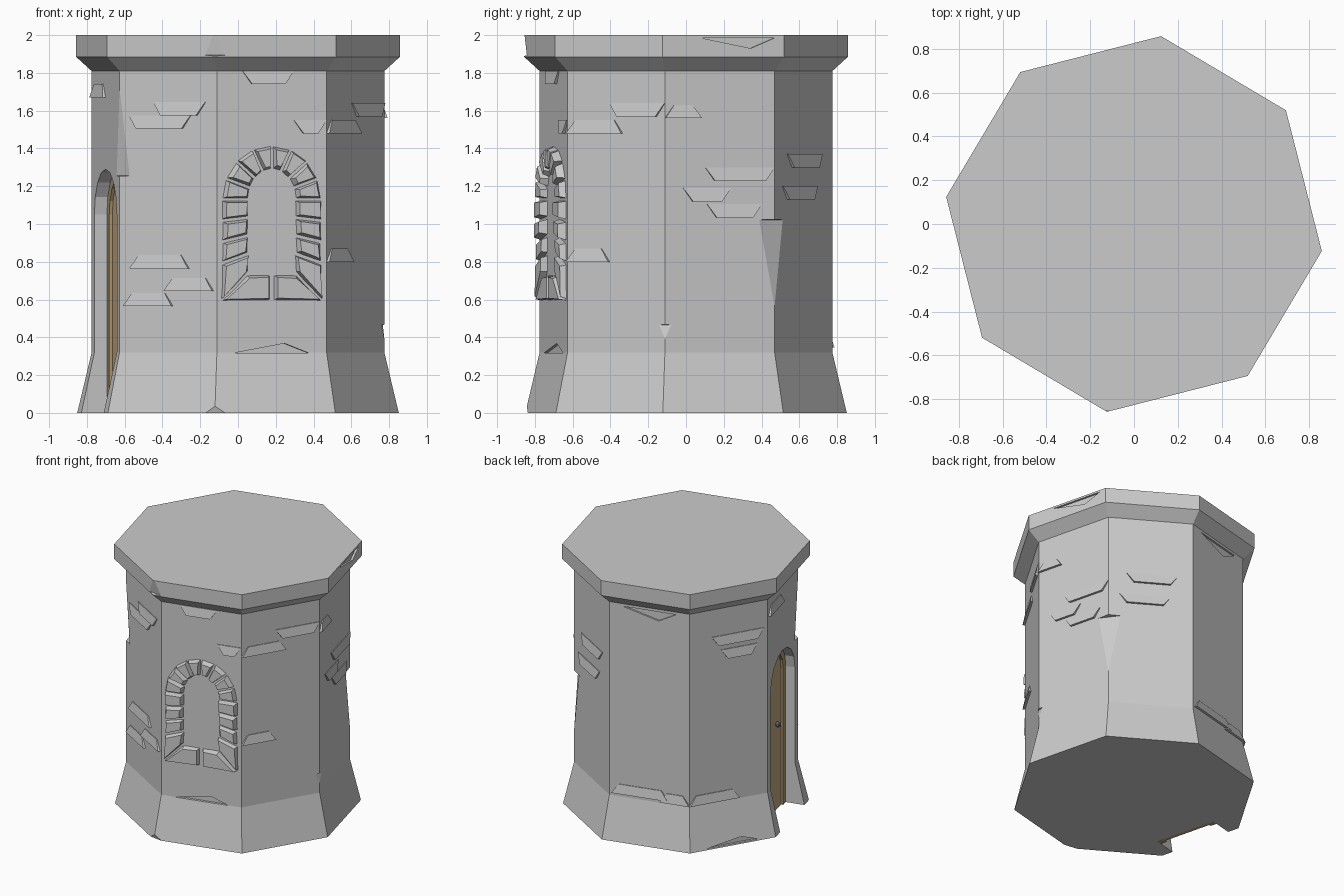
import bpy, bmesh, random
from math import radians, cos, sin, pi
from mathutils import Vector, Matrix

if "Cube" in bpy.data.objects:
    bpy.data.objects.remove(bpy.data.objects["Cube"])

random.seed(4)
ROT = -8.2
AP = 0.723          # wall face distance from the axis
WIN, DOOR = -75.7, -165.7


def place(a, s, z, r):
    """Point on the facet facing angle a: s to the right, r outwards."""
    a = radians(a)
    return Vector((r * cos(a) - s * sin(a), r * sin(a) + s * cos(a), z))


def prism(bm, a, pts, r0, front, inset=0.0):
    """Polygon pushed out of a facet; front(z) gives the outer distance."""
    c = sum((Vector(p) for p in pts), Vector((0, 0))) / len(pts)
    back = [bm.verts.new(place(a, s, z, r0)) for s, z in pts]
    top = []
    for s, z in pts:
        d = c - Vector((s, z))
        d *= min(inset / max(d.length, 1e-6), 0.5)
        top.append(bm.verts.new(place(a, s + d.x, z + d.y, front(z))))
    n = len(pts)
    bm.faces.new(back[::-1])
    bm.faces.new(top)
    for i in range(n):
        j = (i + 1) % n
        bm.faces.new((back[i], back[j], top[j], top[i]))


def finish(name, bm, color=None):
    bmesh.ops.recalc_face_normals(bm, faces=bm.faces)
    me = bpy.data.meshes.new(name)
    bm.to_mesh(me)
    bm.free()
    ob = bpy.data.objects.new(name, me)
    bpy.context.collection.objects.link(ob)
    if color:
        mat = bpy.data.materials.new(name)
        mat.diffuse_color = (*color, 1)
        mat.use_nodes = True
        mat.node_tree.nodes["Principled BSDF"].inputs["Base Color"].default_value = mat.diffuse_color
        me.materials.append(mat)
    return ob


def arch(w, spring, z0, n=8):
    """Door outline from the right foot over the arch to the left foot."""
    curve = [(w * cos(pi * i / n), spring + w * sin(pi * i / n)) for i in range(n + 1)]
    return [(w, z0)] + curve + [(-w, z0)]


# Tower body: octagonal rings with flared foot and cap
bm = bmesh.new()
rings = []
for r, z in [(.86, 0), (.783, .32), (.783, 1.81), (.866, 1.885), (.866, 2)]:
    angles = [radians(ROT + 45 * k) for k in range(8)]
    rings.append([bm.verts.new((r * cos(t), r * sin(t), z)) for t in angles])
bm.faces.new(rings[0][::-1])
bm.faces.new(rings[-1])
for lo, hi in zip(rings, rings[1:]):
    for k in range(8):
        j = (k + 1) % 8
        bm.faces.new((lo[k], lo[j], hi[j], hi[k]))
tower = finish("tower_body", bm)

# Cutter: door recess, small triangular chips, worn corners
bm = bmesh.new()
prism(bm, DOOR, arch(.24, 1.05, -.1), .63, lambda z: 1.0)
for a, s, z, tip, r in [(WIN, 0, .318, .05, .705), (149.3, 0, .01, .04, .775),
                        (104.3, 0, 1.79, -.07, .71), (14.3, .08, 1.985, -.055, .785)]:
    prism(bm, a, [(s - .2, z), (s + .2, z), (s + .07, z + tip)], r, lambda z: 1.0)
for k, r, z, h, tilt in [(5, .772, 1.5, .5, 3), (1, .775, .68, .7, -4), (0, .79, .36, .25, -10),
                         (6, .855, 1.95, .15, 10), (6, .845, 0, .08, 20)]:
    m = (Matrix.Rotation(radians(ROT + 45 * k), 4, 'Z') @ Matrix.Translation((r + .1, 0, z))
         @ Matrix.Rotation(radians(tilt), 4, 'Y') @ Matrix.Diagonal((.2, .2, h, 1)))
    bmesh.ops.create_cube(bm, size=1, matrix=m)
cutter = finish("cutter", bm)
cutter.hide_render = True
mod = tower.modifiers.new("cut", 'BOOLEAN')
mod.operation, mod.solver, mod.object = 'DIFFERENCE', 'EXACT', cutter
bpy.context.view_layer.objects.active = tower
bpy.ops.object.modifier_apply(modifier="cut")
bpy.data.objects.remove(cutter)

# Window surround: bevelled stones around an arch
bm = bmesh.new()


def stone(pts):
    c = sum((Vector(p) for p in pts), Vector((0, 0))) / 4
    pts = [tuple(Vector(p) + (c - Vector(p)).normalized() * .008) for p in pts]
    out = AP + random.uniform(.03, .045)
    prism(bm, WIN, pts, AP - .02, lambda z: out, random.uniform(.02, .032))


IN, OUT, SPR, N = .118, .282, 1.13, 8
for sx in (-1, 1):
    stone([(0, .59), (sx * OUT, .59), (sx * .14, .74), (0, .735)])
    z_out = [.59] + [SPR - .113 * i for i in (3, 2, 1, 0)]
    z_in = [SPR - .095 * i for i in (4, 3, 2, 1, 0)]
    for i in range(4):
        stone([(sx * IN, z_in[i]), (sx * OUT, z_out[i]),
               (sx * OUT, z_out[i + 1]), (sx * IN, z_in[i + 1])])
for i in range(N):
    t, u = pi * i / N, pi * (i + 1) / N
    stone([(r * cos(v), SPR + h * sin(v)) for v, r, h in
           ((t, IN, .15), (t, OUT, .295), (u, OUT, .295), (u, IN, .15))])
finish("window_stones", bm)

# Raised wall bricks per facet: middle, half width, bottom height
BRICKS = {
    -120.7: [(-.05, .18, .765), (-.12, .15, .565), (.13, .15, .645), (.07, .16, 1.575),
             (-.05, .19, 1.505)],
    WIN: [(-.02, .14, 1.74), (.21, .09, 1.48)],
    -30.7: [(-.13, .17, 1.48), (.13, .17, 1.57), (-.17, .13, .8)],
    14.3: [(-.2, .1, 1.56), (.11, .19, 1.23), (-.07, .13, 1.12), (.08, .15, 1.035)],
    59.3: [(.01, .18, 1.3), (-.04, .18, 1.13)],
    104.3: [(-.07, .21, .345), (.19, .11, .33)],
    149.3: [(-.11, .19, .33), (.07, .2, 1.53), (.08, .14, 1.42)],
    DOOR: [(-.14, .14, 1.67)]}
bm = bmesh.new()
for a, rows in BRICKS.items():
    for s, w, z0 in rows:
        w0, w1 = (w - .05, w) if z0 > 1 and s > -.1 else (w, w - .05)
        prism(bm, a, [(s - w0, z0), (s + w0, z0), (s + w1, z0 + .07), (s - w1, z0 + .07)],
              AP - .02, lambda z: AP + .018 - .17 * (z - z0))
finish("wall_bricks", bm)

# Door leaf set back in the recess
bm = bmesh.new()
prism(bm, DOOR, arch(.2, 1.05, 0), .61, lambda z: .638)
finish("door_leaf", bm, (.55, .40, .22))

# Door frame following the arch
bm = bmesh.new()
outer, inner = arch(.24, 1.05, 0), arch(.19, 1.05, 0)
for i in range(len(outer) - 1):
    prism(bm, DOOR, [outer[i], outer[i + 1], inner[i + 1], inner[i]], .61, lambda z: .655)
finish("door_frame", bm, (.45, .32, .17))

# Door knob
bm = bmesh.new()
c = place(DOOR, .1, .66, .65)
bmesh.ops.create_icosphere(bm, subdivisions=1, radius=.024, matrix=Matrix.Translation(c))
finish("door_knob", bm, (.2, .2, .2))
